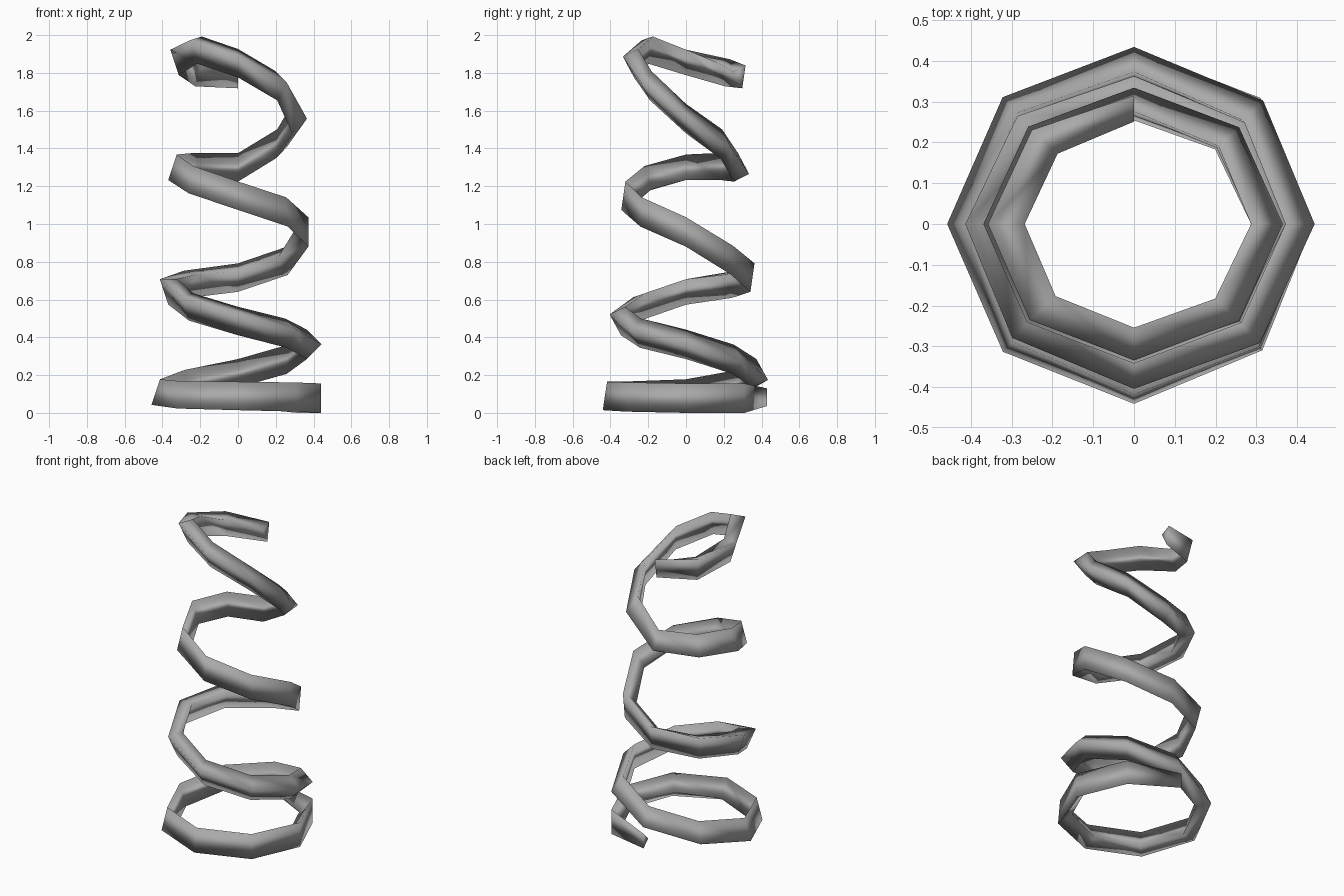
import bpy, bmesh, math

cube = bpy.data.objects.get("Cube")
if cube:
    bpy.data.objects.remove(cube, do_unlink=True)

# Plain grey metal
metal = bpy.data.materials.new("grey_metal")
metal.use_nodes = True
grey = (0.4, 0.4, 0.4, 1)
metal.diffuse_color = grey
metal.node_tree.nodes["Principled BSDF"].inputs["Base Color"].default_value = grey

# Wire centre heights, eight stations per turn, climbing clockwise from the back
heights = [.085, .08, .08, .08, .08, .08, .09, .14,
           .2, .28, .365, .43, .5, .58, .665, .7,
           .73, .815, .96, 1.06, 1.14, 1.22, 1.28, 1.29,
           1.29, 1.42, 1.56, 1.74, 1.865, 1.94, 1.88, 1.82, 1.79]
LAST = len(heights) - 1
SIDES = 3


def coil_radius(k):
    """Wide flat foot, then a taper towards the top."""
    t = min(max((k - 6) / 18, 0), 1)
    return 0.413 - 0.1 * t


def section(bm, k):
    """Three-sided wire section that twists as the coil climbs."""
    around = math.radians(90 - 45 * k)
    twist = math.radians(7.5 * max(k - 2, 0))
    size = 0.6 if k == 0 else 0.8 if k == LAST else 1
    verts = []
    for i in range(SIDES):
        a = twist + math.pi / 3 + i * math.tau / SIDES
        r = coil_radius(k) + 0.052 * size * math.cos(a)
        z = heights[k] + 0.09 * size * math.sin(a)
        y_scale = 1 - 0.08 * min(k / 16, 1)
        verts.append(bm.verts.new((r * math.cos(around),
                                   r * math.sin(around) * y_scale, z)))
    return verts


# Sweep the twisted section along the coil
bm = bmesh.new()
rings = [section(bm, k) for k in range(LAST + 1)]
for low, high in zip(rings, rings[1:]):
    for i in range(SIDES):
        j = (i + 1) % SIDES
        bm.faces.new((low[i], low[j], high[j], high[i]))
bm.faces.new(rings[0])
bm.faces.new(rings[-1])
bmesh.ops.recalc_face_normals(bm, faces=bm.faces)
for face in bm.faces:
    face.smooth = True

# Rest the foot on the ground
lowest = min(v.co.z for v in bm.verts)
bmesh.ops.translate(bm, verts=bm.verts, vec=(0, 0, -lowest))

mesh = bpy.data.meshes.new("coil_spring")
bm.to_mesh(mesh)
bm.free()
mesh.materials.append(metal)
spring = bpy.data.objects.new("coil_spring", mesh)
bpy.context.collection.objects.link(spring)
